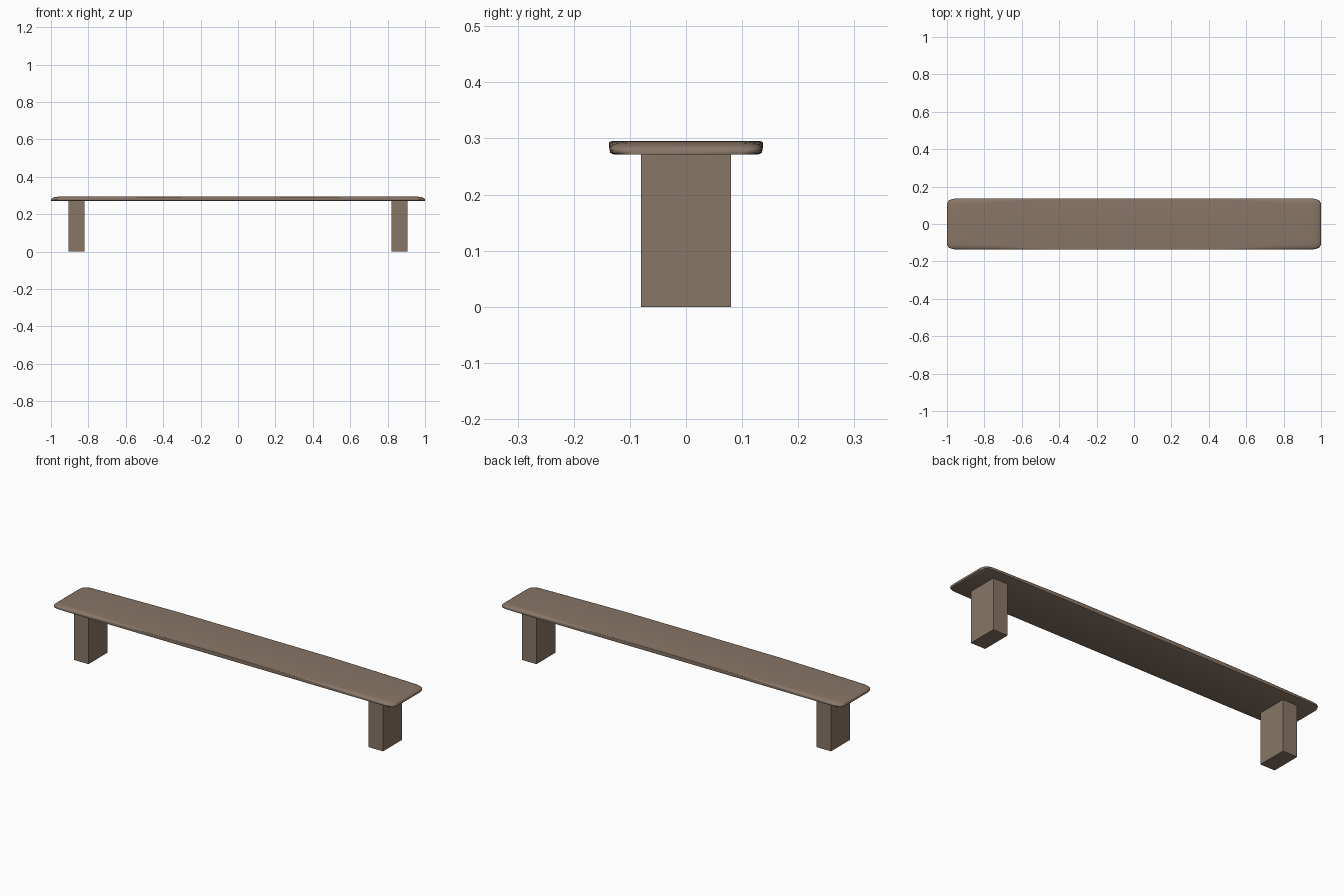
import bpy, bmesh, math

if "Cube" in bpy.data.objects:
    bpy.data.objects.remove(bpy.data.objects["Cube"])

wood = bpy.data.materials.new("brown wood")
wood.diffuse_color = (0.25, 0.18, 0.135, 1)
wood.use_nodes = True
wood.node_tree.nodes["Principled BSDF"].inputs["Base Color"].default_value = wood.diffuse_color

def finish(name, bm):
    bmesh.ops.recalc_face_normals(bm, faces=bm.faces)
    me = bpy.data.meshes.new(name)
    bm.to_mesh(me)
    bm.free()
    me.materials.append(wood)
    ob = bpy.data.objects.new(name, me)
    bpy.context.collection.objects.link(ob)
    return ob

# Seat plank: lofted cross-sections, crisp in the middle and softly rounded at the ends
# station: x, half width, top z, side rounding width, side rounding drop
half = [(0.0, 0.137, 0.295, 0.004, 0.003),
        (0.45, 0.137, 0.295, 0.005, 0.004),
        (0.60, 0.137, 0.295, 0.012, 0.007),
        (0.80, 0.137, 0.295, 0.028, 0.012),
        (0.955, 0.136, 0.2945, 0.036, 0.014),
        (0.975, 0.133, 0.292, 0.035, 0.0125),
        (0.990, 0.126, 0.288, 0.034, 0.009),
        (0.997, 0.117, 0.284, 0.032, 0.006),
        (1.0, 0.105, 0.280, 0.030, 0.003)]
stations = [(-s[0],) + s[1:] for s in reversed(half[1:])] + half

def section(hw, top, w, d):
    side = [(hw - 0.010, 0.271), (hw - 0.002, 0.274)]
    for i in range(6):
        a = math.pi / 2 * i / 5
        side.append((hw - w + w * math.cos(a), top - d + d * math.sin(a)))
    return side + [(-y, z) for y, z in reversed(side)]

bm = bmesh.new()
rings = [[bm.verts.new((x, y, z)) for y, z in section(*s)] for x, *s in stations]
for a, b in zip(rings, rings[1:]):
    n = len(a)
    for i in range(n):
        j = (i + 1) % n
        bm.faces.new((a[i], a[j], b[j], b[i]))
bm.faces.new(rings[0])
bm.faces.new(rings[-1])
seat = finish("seat", bm)
bpy.context.view_layer.objects.active = seat
seat.select_set(True)
bpy.ops.object.shade_smooth_by_angle(angle=math.radians(40))

# Two block legs
for side, name in ((-1, "left_leg"), (1, "right_leg")):
    bm = bmesh.new()
    bmesh.ops.create_cube(bm, size=1)
    for v in bm.verts:
        v.co = (v.co.x * 0.085 + side * 0.863, v.co.y * 0.16, (v.co.z + 0.5) * 0.272)
    finish(name, bm)
